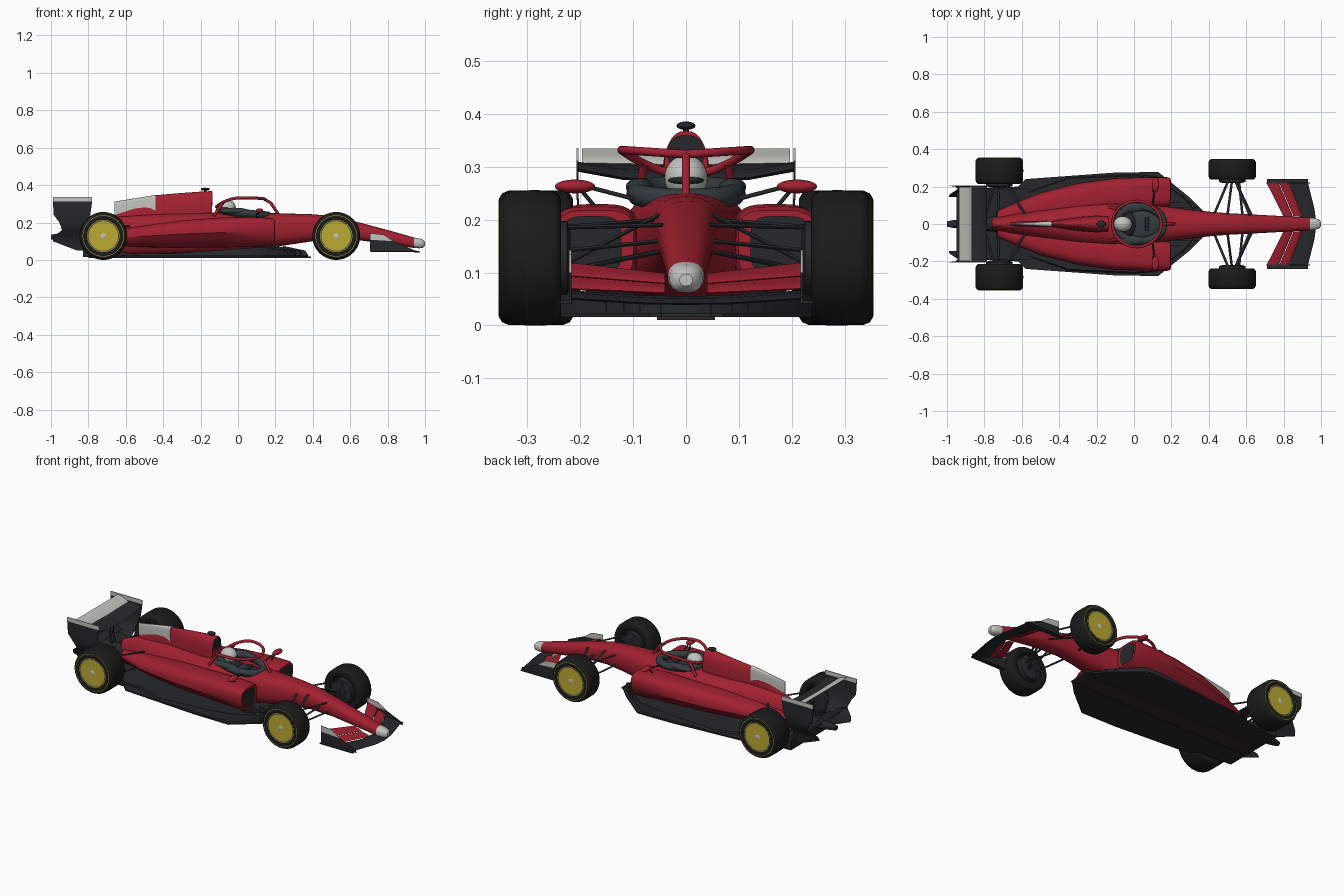
import bpy, bmesh, math
from mathutils import Vector

if "Cube" in bpy.data.objects:
    bpy.data.objects.remove(bpy.data.objects["Cube"])


def mat(name, r, g, b):
    m = bpy.data.materials.new(name)
    m.diffuse_color = (r, g, b, 1)
    m.use_nodes = True
    m.node_tree.nodes["Principled BSDF"].inputs["Base Color"].default_value = m.diffuse_color
    return m


RED = mat("red_paint", .36, .015, .03)
CARBON = mat("carbon", .02, .021, .024)
TUB = mat("cockpit_trim", .035, .045, .05)
RUBBER = mat("rubber", .011, .011, .011)
PALE = mat("pale_paint", .55, .55, .52)
RIM = mat("rim_grey", .07, .075, .085)
YELLOW = mat("yellow_band", .5, .4, .03)
PLANK = mat("plank", .03, .022, .016)


def finish(bm, name, material, mirror):
    bmesh.ops.recalc_face_normals(bm, faces=bm.faces)
    me = bpy.data.meshes.new(name)
    bm.to_mesh(me)
    bm.free()
    ob = bpy.data.objects.new(name, me)
    bpy.context.collection.objects.link(ob)
    me.materials.append(material)
    if mirror:
        md = ob.modifiers.new("mirror", 'MIRROR')
        md.use_axis = (False, True, False)
        md.use_mirror_merge = False
    return ob


def skin(name, rings, material, mirror=False):
    """Join successive closed rings of points and cap the ends."""
    bm = bmesh.new()
    vs = [[bm.verts.new(p) for p in r] for r in rings]
    k = len(rings[0])
    for a, b in zip(vs, vs[1:]):
        for i in range(k):
            bm.faces.new((a[i], a[(i + 1) % k], b[(i + 1) % k], b[i]))
    bm.faces.new(vs[0])
    bm.faces.new(vs[-1])
    return finish(bm, name, material, mirror)


def ring(x, yc, hw, z0, z1, n=2.5, under=0, k=32):
    """Rounded-box section across the car; under tucks the lower half inward."""
    f = lambda v: math.copysign(abs(v) ** (2 / n), v)
    out = []
    for i in range(k):
        c, s = f(math.cos(math.tau * i / k)), f(math.sin(math.tau * i / k))
        out.append((x, yc + hw * c - under * max(0, -s) * (1 + c) / 2, (z0 + z1) / 2 + s * (z1 - z0) / 2))
    return out


def loft(name, secs, material, mirror=False):
    return skin(name, [ring(*s) for s in secs], material, mirror)


def prism(name, pts, off, material, mirror=False):
    o = Vector(off)
    return skin(name, [pts, [Vector(p) + o for p in pts]], material, mirror)


def box(name, x0, x1, y0, y1, z0, z1, material, mirror=False):
    return prism(name, [(x0, y0, z0), (x1, y0, z0), (x1, y1, z0), (x0, y1, z0)], (0, 0, z1 - z0), material, mirror)


def wing(name, stations, material, t=.006):
    """Aerofoil element through (y, lead x, lead z, trail x, trail z)."""
    prof = [(0, 0), (.12, .6), (.4, .7), (.75, .2), (1, .12), (1, -.12), (.7, -.6), (.35, -1), (.08, -.7)]
    return skin(name, [[(xa + (xb - xa) * u, y, za + (zb - za) * u + v * t) for u, v in prof]
                       for y, xa, za, xb, zb in stations], material, True)


def lathe(name, cx, cy, prof, material, k=48, cz=.128):
    return skin(name, [[(cx + r * math.cos(math.tau * i / k), cy + y, cz + r * math.sin(math.tau * i / k))
                        for i in range(k)] for r, y in prof], material, True)


def ball(name, c, r, material, mirror=False):
    bm = bmesh.new()
    bmesh.ops.create_uvsphere(bm, u_segments=28, v_segments=16, radius=1)
    for v in bm.verts:
        v.co = Vector(c) + Vector([a * b for a, b in zip(v.co, r)])
    return finish(bm, name, material, mirror)


def tube(name, pts, r, material, mirror=False, flat=1, cyclic=False):
    """Round bar along a path."""
    P = [Vector(p) for p in pts]
    n, rings = len(P), []
    for i, p in enumerate(P):
        a, b = (P[i - 1], P[(i + 1) % n]) if cyclic else (P[max(i - 1, 0)], P[min(i + 1, n - 1)])
        d = (b - a).normalized()
        side = d.cross(Vector((0, 0, 1))).normalized()
        up = side.cross(d)
        rings.append([p + side * r * math.cos(math.tau * j / 12) + up * r * flat * math.sin(math.tau * j / 12)
                      for j in range(12)])
    return skin(name, rings + (rings[:1] if cyclic else []), material, mirror)


# nose and central body
loft("nose_tip", [(1, 0, .012, .075, .097), (.99, 0, .024, .065, .108), (.97, 0, .031, .062, .115),
                  (.94, 0, .034, .064, .12)], PALE)
chassis = loft("chassis", [(.94, 0, .034, .064, .12), (.8, 0, .042, .085, .16), (.65, 0, .05, .105, .2),
                           (.5, 0, .058, .11, .235), (.4, 0, .066, .1, .244), (.2, 0, .09, .07, .25),
                           (.05, 0, .115, .04, .252), (-.12, 0, .128, .03, .255), (-.3, 0, .11, .025, .25),
                           (-.5, 0, .08, .025, .242, 2), (-.66, 0, .05, .03, .232, 1.8),
                           (-.76, 0, .03, .05, .19, 2)], RED)
cut = ball("cockpit_cutter", (.04, 0, .27), (.14, .085, .13), TUB)
cut.hide_render = True
cut.hide_viewport = True
cut.display_type = 'WIRE'
md = chassis.modifiers.new("cockpit", 'BOOLEAN')
md.operation, md.object, md.solver = 'DIFFERENCE', cut, 'EXACT'
# cockpit lining, headrest and driver
tube("cockpit_rim", [(.03 + .13 * math.cos(a), .092 * math.sin(a), .25 - .012 * math.cos(a))
                     for a in [math.tau * i / 40 for i in range(40)]], .021, TUB, cyclic=True)
ball("cockpit_floor", (.04, 0, .2), (.13, .085, .03), TUB)
ball("side_pad", (-.02, .088, .262), (.08, .026, .017), TUB, True)
ball("driver_torso", (-.04, 0, .2), (.06, .075, .05), CARBON)
ball("helmet", (-.06, 0, .28), (.048, .041, .042), PALE)
ball("visor", (-.045, 0, .275), (.037, .036, .013), CARBON)
tube("steering_wheel", [(.07, -.035, .235), (.07, .035, .235)], .01, CARBON)

# halo
halo = []
for i in range(48):
    a = math.tau * i / 48
    halo.append((.015 + .13 * math.cos(a), .122 * math.sin(a),
                 .324 + .008 * abs(math.sin(a)) - .04 * max(0, -math.cos(a)) ** 2))
tube("halo_ring", halo, .008, RED, cyclic=True)
tube("halo_pillar", [(.14, 0, .325), (.175, 0, .305), (.215, 0, .245)], .008, RED)
tube("halo_leg", [(-.08, .08, .305), (-.13, .09, .235)], .008, RED, True)

# engine cover, air intake, fin and camera
loft("engine_cover", [(-.14, 0, .042, .19, .368), (-.2, 0, .045, .17, .365), (-.3, 0, .037, .15, .358, 2),
                      (-.44, 0, .016, .14, .346, 2), (-.66, 0, .014, .12, .238, 2)], RED)
loft("air_intake", [(-.137, 0, .034, .29, .36), (-.15, 0, .034, .29, .36)], CARBON)
loft("engine_fin", [(-.44, 0, .016, .235, .347, 4), (-.66, 0, .003, .232, .312, 4)], PALE)
tube("camera_stalk", [(-.175, 0, .355), (-.176, 0, .38)], .006, CARBON)
ball("camera_pod", (-.175, 0, .378), (.025, .018, .008), CARBON)

# side pods
loft("side_pod", [(.195, .172, .073, .09, .218, 4, .02), (.18, .172, .078, .078, .225, 4, .03),
                  (.05, .168, .082, .068, .23, 3.4, .06), (-.1, .162, .083, .066, .226, 3, .07),
                  (-.3, .135, .083, .066, .212, 2.8, .06), (-.5, .092, .075, .068, .185, 2.5, .04),
                  (-.62, .065, .055, .075, .165, 2.3, .03), (-.73, .035, .035, .09, .145, 2)], RED, True)
loft("pod_intake", [(.198, .178, .056, .1, .207, 4, .02), (.18, .178, .056, .1, .207, 4, .02)], CARBON, True)
# mirrors
ball("mirror_shell", (.115, .21, .263), (.02, .038, .013), RED, True)
tube("mirror_stalk", [(.11, .2, .258), (.1, .17, .222)], .004, CARBON, True)
tube("mirror_arm", [(.11, .185, .262), (.1, .1, .24)], .004, CARBON, True)

# floor, plank, fences and diffuser
half = [(.37, .07), (.3, .14), (.13, .278), (-.1, .275), (-.58, .24), (-.62, .2), (-.83, .19)]
outline = [(x, y, .016) for x, y in half] + [(x, -y, .016) for x, y in reversed(half)]
prism("floor", outline, (0, 0, .008), CARBON)
top = [(.34, .05), (.28, .13), (.12, .255), (0, .265), (-.35, .25), (-.6, .16)]
skin("floor_upper", [[(x, s * y, .022) for s, seq in ((1, top), (-1, top[::-1])) for x, y in seq],
                     [(x, s * y * .97, .034 + .036 * max(0, 1 - abs(x - .1) / .35))
                      for s, seq in ((1, top), (-1, top[::-1])) for x, y in seq]], CARBON)
box("plank", -.8, .39, -.055, .055, .01, .017, PLANK)
for i, y in enumerate((.045, .085, .115, .15)):
    x = .38 - i * .035
    prism(f"floor_fence_{i}", [(x, y, .016), (x - .02, y, .05), (x - .14, y, .075), (x - .14, y, .016)],
          (0, .003, 0), CARBON, True)
prism("diffuser", [(-.5, -.19, .022), (-.83, -.19, .022), (-.83, -.19, .075)], (0, .38, 0), CARBON)

# front wing
wing("front_wing_main", [(0, .975, .042, .89, .055), (.08, .965, .043, .88, .056),
                         (.22, .93, .052, .83, .066)], CARBON)
wing("front_wing_flap_lower", [(.04, .9, .062, .853, .078), (.217, .83, .07, .778, .092)], RED)
wing("front_wing_flap_upper", [(.04, .85, .08, .80, .098), (.217, .775, .094, .71, .118)], RED)
prism("front_endplate", [(.705, .217, .045), (.705, .217, .108), (.83, .217, .1), (.935, .217, .055),
                         (.94, .217, .042)], (0, .004, 0), CARBON, True)
prism("front_endplate_top", [(.705, .217, .108), (.705, .217, .143), (.78, .217, .135), (.83, .217, .1)],
      (0, .004, 0), PALE, True)
box("front_footplate", .71, .93, .215, .24, .042, .047, CARBON, True)

# rear wing, endplates curling inward at the base, and tail
wing("rear_wing_main", [(0, -.785, .275, -.88, .302), (.12, -.785, .28, -.88, .304), (.203, -.785, .296, -.88, .308)],
     CARBON, .009)
wing("rear_wing_flap", [(0, -.868, .304, -.935, .334), (.197, -.868, .308, -.935, .334)], PALE)
plate = [(.312, .203, -.78, -.99), (.24, .203, -.79, -.985), (.2, .2, -.805, -.955), (.16, .185, -.815, -.94),
         (.125, .155, -.82, -.985), (.1, .145, -.82, -.99), (.05, .14, -.78, -.86)]
skin("rear_endplate", [[(a, y, z), (b, y, z), (b, y + .004, z), (a, y + .004, z)] for z, y, a, b in plate],
     CARBON, True)
box("rear_endplate_top", -.99, -.78, .203, .207, .312, .336, PALE, True)
wing("beam_wing_lower", [(0, -.84, .12, -.92, .135), (.15, -.84, .12, -.92, .135)], CARBON)
wing("beam_wing_upper", [(0, -.89, .145, -.95, .17), (.17, -.89, .145, -.95, .17)], CARBON)
tube("rear_wing_pylon", [(-.82, .015, .12), (-.84, .015, .2), (-.83, .015, .285)], .006, CARBON, True)
loft("tail_structure", [(-.72, 0, .045, .05, .16), (-.84, 0, .03, .09, .15), (-.97, 0, .02, .105, .14),
                        (-1, 0, .014, .11, .135)], CARBON)

# wheels
for tag, cx, cy, w, n in (("front", .525, .292, .055, 7), ("rear", -.72, .284, .07, 7)):
    lathe(tag + "_tyre", cx, cy, [(.08, -w + .03), (.083, -w + .004), (.09, -w), (.112, -w), (.122, -w + .006),
          (.127, -w + .018), (.128, 0), (.127, w - .018), (.122, w - .006), (.112, w), (.09, w),
          (.083, w - .004), (.08, w - .014)], RUBBER)
    lathe(tag + "_yellow_band", cx, cy, [(.108, w - .002), (.108, w + .001), (.1105, w + .001), (.1105, w - .002),
          (.108, w - .002)], YELLOW)
    lathe(tag + "_rim_edge", cx, cy, [(.079, w - .014), (.079, w - .002), (.084, w - .001), (.084, w - .014)], RIM)
    lathe(tag + "_hub", cx, cy, [(.024, w - .014), (.022, w - .006), (.012, w - .001), (.006, w)], PALE, 24)
    lathe(tag + "_brake_drum", cx, cy, [(.07, -w + .03), (.07, -w - .012), (.05, -w - .018)], CARBON, 32)
    for i in range(n):
        a = math.tau * i / n + .3
        pts = [(cx + r * math.cos(a + d), cy + w - .014, .128 + r * math.sin(a + d))
               for r, d in ((.024, -.3), (.076, -.3), (.078, 0), (.076, .3), (.024, .3))]
        prism(f"{tag}_spoke_{i}", pts, (0, .006, 0), RIM, True)

# suspension arms
arms = {"front_upper_fore": ((.62, .045, .19), (.535, .245, .185)), "front_upper_aft": ((.43, .055, .2), (.51, .245, .185)),
        "front_lower_fore": ((.63, .045, .14), (.535, .245, .1)), "front_lower_aft": ((.43, .055, .14), (.51, .245, .1)),
        "front_pushrod": ((.5, .05, .21), (.525, .24, .11)), "front_track_rod": ((.58, .045, .16), (.56, .245, .14)),
        "rear_upper_fore": ((-.58, .05, .18), (-.7, .23, .18)), "rear_upper_aft": ((-.8, .03, .14), (-.74, .23, .18)),
        "rear_lower_fore": ((-.56, .06, .1), (-.7, .23, .08)), "rear_lower_aft": ((-.8, .03, .1), (-.74, .23, .08)),
        "rear_driveshaft": ((-.73, .02, .12), (-.72, .23, .128))}
for name, (a, b) in arms.items():
    tube(name + "_arm", [a, b], .0065, CARBON, True, .6)

# smooth shading with crisp edges
for ob in bpy.context.collection.objects:
    ob.select_set(ob is not cut)
bpy.context.view_layer.objects.active = chassis
bpy.ops.object.shade_smooth_by_angle(angle=math.radians(38))
